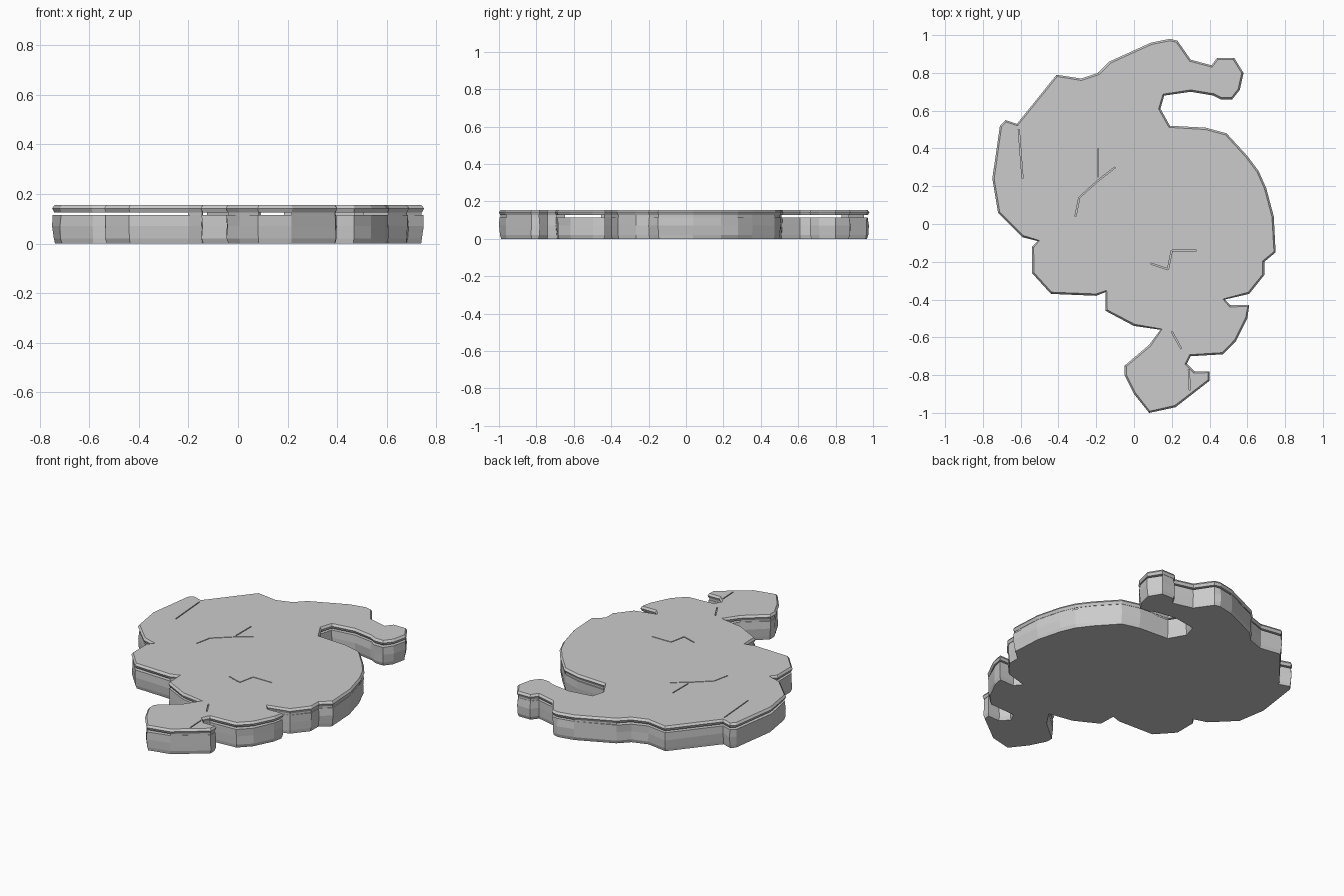
import bpy, bmesh, random
from mathutils import Vector

if "Cube" in bpy.data.objects:
    bpy.data.objects.remove(bpy.data.objects["Cube"])

random.seed(4)

# Outline of the slab seen from above, clockwise from the top
OUTLINE = [Vector(p) for p in (
    (.19, .98), (.23, .97), (.30, .87), (.41, .84), (.44, .88), (.53, .88), (.58, .80),
    (.56, .71), (.52, .66), (.46, .66), (.42, .68), (.30, .70), (.16, .68), (.14, .61),
    (.19, .52), (.38, .51), (.49, .48), (.60, .36), (.66, .28), (.70, .19), (.74, .04),
    (.75, -.15), (.69, -.20), (.69, -.27), (.61, -.37), (.48, -.40), (.51, -.43),
    (.61, -.43), (.60, -.50), (.54, -.62), (.47, -.69), (.30, -.70), (.28, -.74),
    (.32, -.78), (.40, -.78), (.40, -.83), (.22, -.97), (.08, -1.0), (0, -.90),
    (-.05, -.80), (-.05, -.75), (.08, -.64), (.14, -.56), (0, -.54), (-.15, -.46),
    (-.15, -.36), (-.20, -.38), (-.44, -.37), (-.54, -.26), (-.54, -.12), (-.51, -.09),
    (-.59, -.07), (-.72, .06), (-.75, .24), (-.71, .52), (-.68, .55), (-.62, .53),
    (-.41, .79), (-.28, .77), (-.19, .80), (-.13, .86), (.09, .96))]
N = len(OUTLINE)


def inset(d, jitter=0.0):
    """Outline moved inwards by d, with a little roughness."""
    pts = []
    for i, p in enumerate(OUTLINE):
        a = (p - OUTLINE[i - 1]).normalized()
        b = (OUTLINE[(i + 1) % N] - p).normalized()
        n = Vector((a.y + b.y, -a.x - b.x)).normalized()
        pts.append(p + n * (d + random.uniform(0, jitter)))
    return pts


def finish(bm, name):
    bmesh.ops.recalc_face_normals(bm, faces=bm.faces)
    me = bpy.data.meshes.new(name)
    bm.to_mesh(me)
    bm.free()
    ob = bpy.data.objects.new(name, me)
    bpy.context.collection.objects.link(ob)
    return ob


def stack(name, levels):
    """Closed solid from (inset, jitter, height) levels."""
    bm = bmesh.new()
    rings = [[bm.verts.new((p.x, p.y, z)) for p in inset(d, j)] for d, j, z in levels]
    for lo, hi in zip(rings, rings[1:]):
        for i in range(N):
            k = (i + 1) % N
            bm.faces.new((lo[i], lo[k], hi[k], hi[i]))
    caps = [bm.faces.new(rings[0]), bm.faces.new(rings[-1])]
    bmesh.ops.triangulate(bm, faces=caps)
    return finish(bm, name)


# Thick lower slab with faceted walls, and the thin crust above it
stack("lower_slab", [(.012, 0, 0), (.003, .008, .02), (0, .008, .07), (.002, .008, .115)])
crust = stack("upper_crust", [(.008, 0, .126), (0, 0, .142), (.010, 0, .155)])

# Broken lip that joins crust and slab, leaving open gaps along some edges
bm = bmesh.new()
ring = inset(-.002 + .012)
for i in range(N):
    a, b = ring[i], ring[(i + 1) % N]
    m = (a + b) / 2
    if m.x < -.2 or .05 < m.x < .28 or .55 < m.y < .85 or -.7 < m.y < -.42:
        continue
    bm.faces.new([bm.verts.new((p.x, p.y, z)) for p, z in
                  ((a, .110), (b, .110), (b, .130), (a, .130))])
finish(bm, "joining_lip")

# Cracks cut through the crust
CRACKS = [
    [(-.31, .04), (-.29, .14), (-.19, .23), (-.10, .30)],
    [(-.19, .25), (-.19, .40)],
    [(-.61, .50), (-.59, .24)],
    [(.20, -.57), (.25, -.66)],
    [(.29, -.77), (.295, -.88)],
    [(.09, -.21), (.18, -.24), (.20, -.14), (.33, -.14)],
]
bm = bmesh.new()
for path in CRACKS:
    for a, b in zip(path, path[1:]):
        a, b = Vector(a), Vector(b)
        t = (b - a).normalized()
        side = Vector((-t.y, t.x)) * .003
        quad = (a - side, b - side, b + side, a + side)
        lo = [bm.verts.new((p.x, p.y, .145)) for p in quad]
        hi = [bm.verts.new((p.x, p.y, .17)) for p in quad]
        bm.faces.new(lo)
        bm.faces.new(hi)
        for i in range(4):
            k = (i + 1) % 4
            bm.faces.new((lo[i], lo[k], hi[k], hi[i]))
cutter = finish(bm, "crack_cutter")
cutter.hide_render = True
cutter.hide_set(True)
mod = crust.modifiers.new("cracks", 'BOOLEAN')
mod.operation = 'DIFFERENCE'
mod.solver = 'EXACT'
mod.use_self = True
mod.object = cutter
